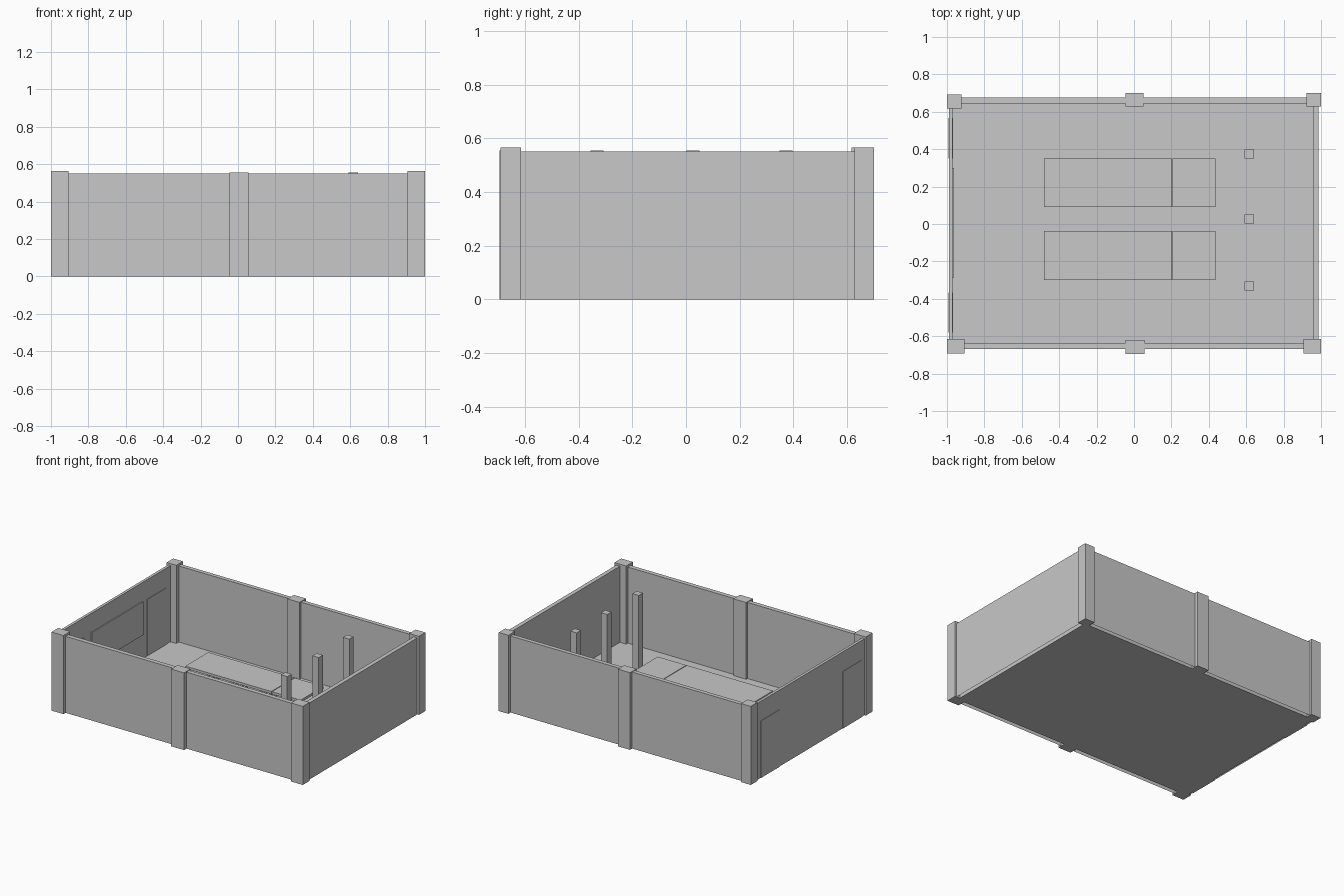
import bpy
import bmesh

cube = bpy.data.objects.get("Cube")
if cube:
    bpy.data.objects.remove(cube, do_unlink=True)

GREY = (0.58, 0.58, 0.58, 1.0)
grey = bpy.data.materials.new("plain grey")
grey.use_nodes = True
grey.diffuse_color = GREY
grey.node_tree.nodes["Principled BSDF"].inputs["Base Color"].default_value = GREY


def add_box(bm, x, y, z, open_bottom=False):
    """Add a box spanning the (low, high) pairs x, y and z."""
    verts = bmesh.ops.create_cube(bm, size=1)["verts"]
    for v in verts:
        v.co = [lo + (c + 0.5) * (hi - lo) for c, (lo, hi) in zip(v.co, (x, y, z))]
    if open_bottom:
        faces = {f for v in verts for f in v.link_faces}
        bottom = min(faces, key=lambda f: f.calc_center_median().z)
        bmesh.ops.delete(bm, geom=[bottom], context="FACES_ONLY")


def make_part(name, boxes, open_bottom=False):
    bm = bmesh.new()
    for box in boxes:
        add_box(bm, *box, open_bottom=open_bottom)
    mesh = bpy.data.meshes.new(name)
    bm.to_mesh(mesh)
    bm.free()
    mesh.materials.append(grey)
    obj = bpy.data.objects.new(name, mesh)
    bpy.context.collection.objects.link(obj)
    return obj


WALL_TOP = 0.55
POST_TOP = 0.565

# Floor
make_part("floor", [((-0.98, 0.96), (-0.637, 0.647), (0, 0.003))])

# Hollow walls
wall_z = (0, WALL_TOP)
for name, x, y in (
    ("front_wall", (-0.98, 0.98), (-0.667, -0.635)),
    ("back_wall", (-0.98, 0.98), (0.645, 0.675)),
    ("left_wall", (0.957, 0.987), (-0.66, 0.67)),
    ("right_wall", (-0.99, -0.97), (-0.66, 0.67)),
):
    make_part(name, [(x, y, wall_z)], open_bottom=True)

# Corner posts and the posts halfway along the long walls
for name, x, y, top in (
    ("front_right_post", (-1, -0.905), (-0.692, -0.615), POST_TOP),
    ("front_left_post", (0.907, 1), (-0.692, -0.615), POST_TOP),
    ("back_right_post", (-1, -0.923), (0.617, 0.692), POST_TOP),
    ("back_left_post", (0.923, 1), (0.627, 0.7), POST_TOP),
    ("front_middle_post", (-0.045, 0.057), (-0.695, -0.62), 0.555),
    ("back_middle_post", (-0.045, 0.05), (0.627, 0.7), 0.555),
):
    make_part(name, [(x, y, (0, top))])

# Free-standing columns
for i, y in enumerate((-0.332, 0.026, 0.373)):
    make_part(f"column_{i + 1}", [((0.592, 0.641), (y - 0.024, y + 0.024), (0, 0.555))])

# Doors show on both faces of the right wall
for name, y in (("front_door", (-0.58, -0.366)), ("back_door", (0.35, 0.566))):
    make_part(name, [((-0.993, -0.967), y, (0, 0.41))])

# Wall board on the inside of the right wall
make_part("wall_board", [((-0.97, -0.963), (-0.285, 0.3), (0.175, 0.415))])

# Two rows of four tables, each a thin top on four legs
TABLE_TOP = 0.16
SLAB = 0.018
LEG = 0.015
for row, (y0, y1) in enumerate(((-0.3, -0.037), (0.09, 0.35))):
    for col, x0 in enumerate((-0.482, -0.254, -0.026, 0.207)):
        x1 = x0 + 0.228
        boxes = [((x0, x1), (y0, y1), (TABLE_TOP - SLAB, TABLE_TOP))]
        for lx in (x0 + 0.01, x1 - 0.01 - LEG):
            for ly in (y0 + 0.01, y1 - 0.01 - LEG):
                boxes.append(((lx, lx + LEG), (ly, ly + LEG), (0, TABLE_TOP - SLAB)))
        make_part(f"table_{row + 1}_{col + 1}", boxes)
